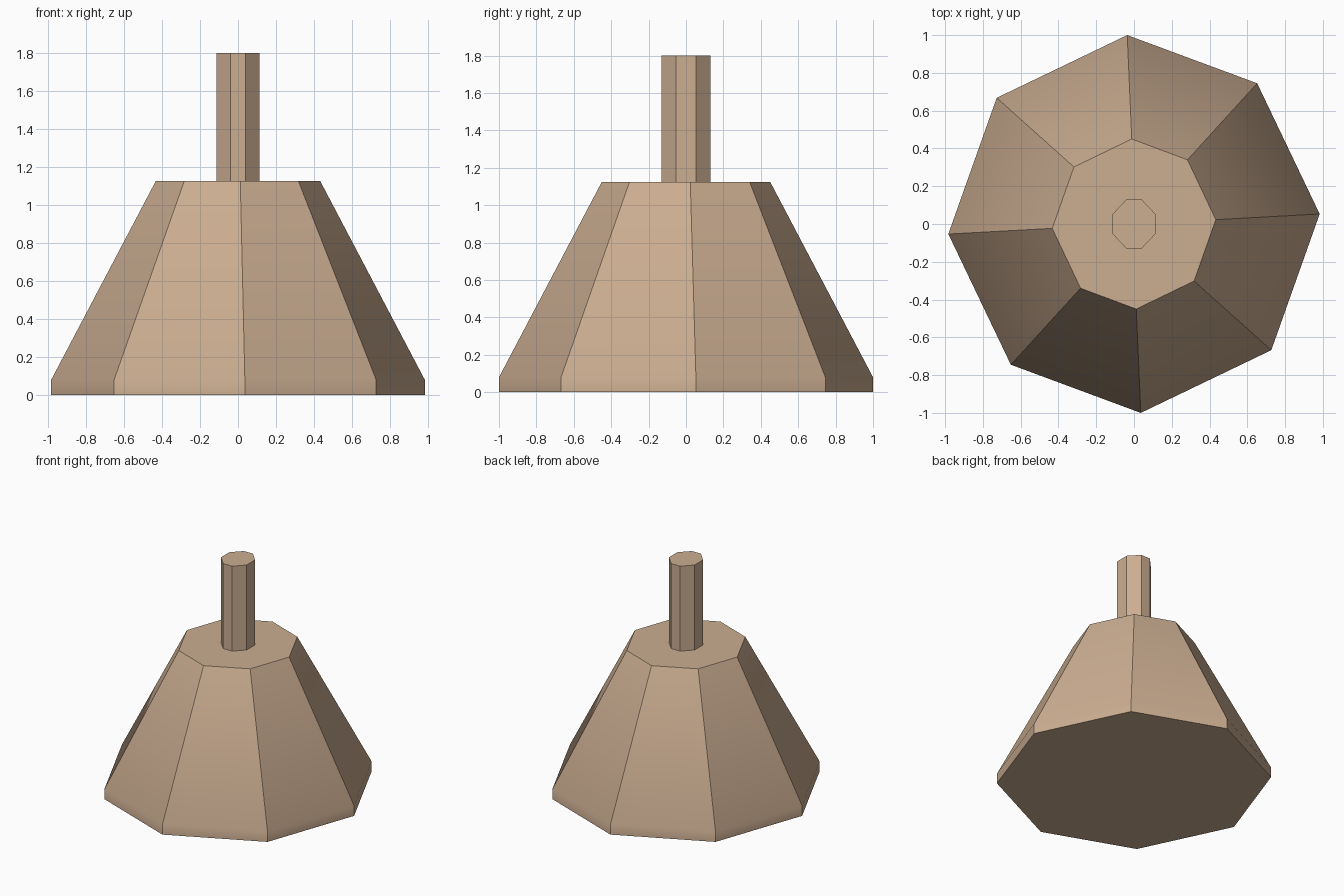
import bpy, bmesh, math

if "Cube" in bpy.data.objects:
    bpy.data.objects.remove(bpy.data.objects["Cube"])

mat = bpy.data.materials.new("tan")
mat.diffuse_color = (0.60, 0.42, 0.285, 1)
mat.use_nodes = True
mat.node_tree.nodes["Principled BSDF"].inputs["Base Color"].default_value = mat.diffuse_color


def ring(half, z):
    """Closed octagon from four corners, the other four mirrored through the axis."""
    return [(x, y, z) for x, y in half] + [(-x, -y, z) for x, y in half]


def loft(name, rings):
    """Skin a stack of octagons and cap both ends."""
    bm = bmesh.new()
    rows = [[bm.verts.new(p) for p in r] for r in rings]
    for a, b in zip(rows, rows[1:]):
        for i in range(len(a)):
            j = (i + 1) % len(a)
            bm.faces.new((a[i], a[j], b[j], b[i]))
    bm.faces.new(rows[0][::-1])
    bm.faces.new(rows[-1])
    me = bpy.data.meshes.new(name)
    bm.to_mesh(me)
    bm.free()
    me.materials.append(mat)
    ob = bpy.data.objects.new(name, me)
    bpy.context.collection.objects.link(ob)
    bpy.ops.object.select_all(action='DESELECT')
    ob.select_set(True)
    bpy.context.view_layer.objects.active = ob
    bpy.ops.object.shade_smooth_by_angle(angle=math.radians(30))
    return ob


# Tapered body with a short upright rim at the foot
foot = [(0.983, 0.053), (0.652, 0.745), (-0.036, 1.0), (-0.727, 0.668)]
shoulder = [(0.433, 0.023), (0.283, 0.340), (-0.012, 0.450), (-0.318, 0.302)]
loft("tapered_body", [ring(foot, 0), ring(foot, 0.08), ring(shoulder, 1.125)])

# Upright stem standing on the body
stem = [(0.113, -0.053), (0.113, 0.053), (0.04, 0.13), (-0.04, 0.13)]
loft("stem", [ring(stem, 1.10), ring(stem, 1.80)])
